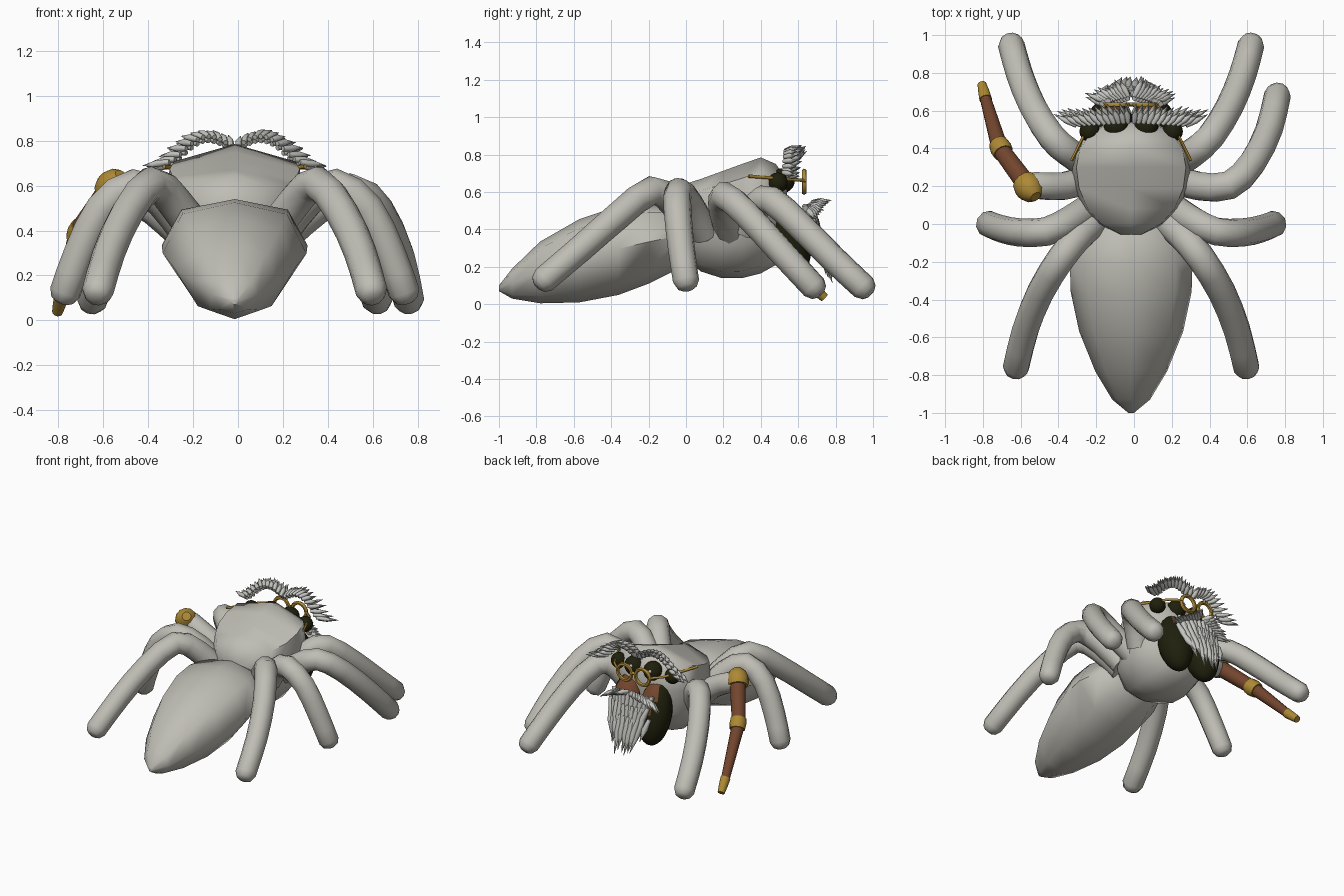
import bpy, bmesh, math, random
from mathutils import Vector, Matrix

if "Cube" in bpy.data.objects:
    bpy.data.objects.remove(bpy.data.objects["Cube"])

random.seed(4)
CX = -0.015  # body centre line


def material(name, col):
    m = bpy.data.materials.new(name)
    m.diffuse_color = (*col, 1)
    m.use_nodes = True
    m.node_tree.nodes["Principled BSDF"].inputs["Base Color"].default_value = m.diffuse_color
    return m


GREY = material("warm_grey", (0.52, 0.51, 0.46))
HAIR = material("pale_hair", (0.56, 0.56, 0.53))
DARK = material("dark_olive", (0.014, 0.014, 0.004))
BROWN = material("brown_wood", (0.17, 0.06, 0.027))
GOLD = material("gold", (0.42, 0.25, 0.035))


def finish(bm, name, *mats, angle=60):
    bmesh.ops.recalc_face_normals(bm, faces=bm.faces)
    me = bpy.data.meshes.new(name)
    bm.to_mesh(me)
    bm.free()
    ob = bpy.data.objects.new(name, me)
    bpy.context.collection.objects.link(ob)
    for m in mats:
        me.materials.append(m)
    bpy.ops.object.select_all(action='DESELECT')
    ob.select_set(True)
    bpy.context.view_layer.objects.active = ob
    bpy.ops.object.shade_smooth_by_angle(angle=math.radians(angle))
    return ob


def skin(bm, rings):
    """Bridge rings of points and cap both ends."""
    vs = [[bm.verts.new(p) for p in r] for r in rings]
    n = len(vs[0])
    for a, b in zip(vs, vs[1:]):
        for i in range(n):
            j = (i + 1) % n
            bm.faces.new((a[i], a[j], b[j], b[i]))
    bm.faces.new(vs[0][::-1])
    bm.faces.new(vs[-1])


def tube(bm, pts, radii, sides=10):
    """Sweep a circle along the points without twisting."""
    pts = [Vector(p) for p in pts]
    rings, u = [], None
    for i, p in enumerate(pts):
        t = (pts[min(i + 1, len(pts) - 1)] - pts[max(i - 1, 0)]).normalized()
        u = t.orthogonal() if u is None else u - t * u.dot(t)
        u.normalize()
        v = t.cross(u)
        rings.append([p + radii[i] * (u * math.cos(k * math.tau / sides) + v * math.sin(k * math.tau / sides))
                      for k in range(sides)])
    skin(bm, rings)


def smooth_path(pts, steps=2):
    """Catmull-Rom resampling."""
    p = [Vector(q) for q in pts]
    p = [2 * p[0] - p[1]] + p + [2 * p[-1] - p[-2]]
    out = []
    for a, b, c, d in zip(p, p[1:], p[2:], p[3:]):
        for s in range(steps):
            t = s / steps
            out.append(0.5 * (2 * b + (c - a) * t + (2 * a - 5 * b + 4 * c - d) * t * t
                              + (3 * b - a - 3 * c + d) * t ** 3))
    return out + [p[-2]]


def mirror(pts, s):
    return [(CX + s * x, y, z) for x, y, z in pts]


def body(name, rows, outline):
    """Rows: y, bottom, top, half width. Outline: right half as (width, height) factors."""
    ring = outline + [(-x, h) for x, h in outline[-2:0:-1]]
    bm = bmesh.new()
    skin(bm, [[(CX + x * w, y, b + h * (t - b)) for x, h in ring] for y, b, t, w in rows])
    return finish(bm, name, GREY)


# Abdomen and head-thorax
body("abdomen",
     [(-1.0, 0.07, 0.10, 0.015), (-0.93, 0.03, 0.19, 0.10), (-0.78, 0.005, 0.335, 0.19),
      (-0.57, 0.01, 0.455, 0.275), (-0.36, 0.05, 0.525, 0.32), (-0.2, 0.11, 0.54, 0.325),
      (-0.06, 0.18, 0.53, 0.27), (0.03, 0.28, 0.48, 0.14)],
     [(0, 0), (0.6, 0.12), (1, 0.52), (0.73, 0.89), (0, 1)])
body("thorax",
     [(-0.055, 0.33, 0.56, 0.06), (0.0, 0.24, 0.645, 0.17), (0.08, 0.175, 0.67, 0.25),
      (0.19, 0.14, 0.71, 0.30), (0.30, 0.14, 0.75, 0.315), (0.40, 0.165, 0.785, 0.295),
      (0.48, 0.21, 0.75, 0.23), (0.54, 0.33, 0.67, 0.12)],
     [(0, 0), (0.55, 0.06), (0.9, 0.3), (1, 0.6), (0.92, 0.875), (0, 1)])

# Legs
LEGS = {
    "front_leg": [(0.24, 0.32, 0.40), (0.33, 0.38, 0.53), (0.42, 0.46, 0.555), (0.52, 0.62, 0.41),
                  (0.59, 0.79, 0.24), (0.635, 0.95, 0.09)],
    "second_leg": [(0.22, 0.24, 0.38), (0.36, 0.20, 0.50), (0.52, 0.205, 0.58), (0.64, 0.32, 0.485),
                   (0.73, 0.50, 0.29), (0.775, 0.685, 0.09)],
    "third_leg": [(0.2, 0.10, 0.38), (0.32, 0.02, 0.53), (0.45, -0.04, 0.60), (0.59, -0.045, 0.50),
                  (0.69, -0.025, 0.30), (0.755, 0.0, 0.125)],
    "back_leg": [(0.16, 0.04, 0.38), (0.27, -0.06, 0.53), (0.37, -0.18, 0.61), (0.48, -0.36, 0.475),
                 (0.56, -0.56, 0.30), (0.61, -0.76, 0.13)]}
for name, pts in LEGS.items():
    for s, side in ((1, "right"), (-1, "left")):
        stump = name == "second_leg" and s < 0
        path = smooth_path(mirror(pts[:3] if stump else pts, s))
        end = (path[-1] - path[-2]).normalized()
        n = len(path)
        radii = [0.08 - 0.01 * i / n for i in range(n)] + [0.053, 0.027]
        path += [path[-1] + end * 0.037, path[-1] + end * 0.052]
        bm = bmesh.new()
        tube(bm, path, radii)
        finish(bm, f"{side}_{name}", GREY)

# Wooden replacement leg with metal fittings
knee, joint, foot, tip = (Vector(p) for p in
                          ((-0.555, 0.19, 0.60), (-0.71, 0.40, 0.39), (-0.785, 0.66, 0.11), (-0.805, 0.74, 0.035)))


def rod(name, a, b, radii, mat):
    bm = bmesh.new()
    n = len(radii) - 1
    tube(bm, [a.lerp(b, i / n) for i in range(n + 1)], radii, 12)
    finish(bm, name, mat, angle=40)


rod("peg_upper", knee, joint, [0.055, 0.047], BROWN)
rod("peg_lower", joint, foot, [0.045, 0.03], BROWN)
rod("peg_socket", knee.lerp(joint, -0.22), knee.lerp(joint, 0.16), [0.03, 0.058, 0.07, 0.075, 0.075, 0.068], GOLD)
rod("peg_ring", joint.lerp(knee, 0.12), joint.lerp(foot, 0.1), [0.054, 0.058, 0.052], GOLD)
rod("peg_tip", foot, tip, [0.034, 0.03, 0.024], GOLD)


def ellipsoid(name, loc, size, tilt, *mats):
    bm = bmesh.new()
    mtx = Matrix.Translation(loc) @ Matrix.Rotation(tilt, 4, 'X') @ Matrix.Diagonal((*size, 1))
    bmesh.ops.create_uvsphere(bm, u_segments=20, v_segments=14, radius=1, matrix=mtx)
    return finish(bm, name, *mats)


def tuft(bm, s, base, way, r):
    """One tapered lock of hair, slightly irregular."""
    way = way * random.uniform(0.88, 1.1)
    tube(bm, mirror([base, base + way * 0.45, base + way], s), [r * 0.7, r, 0.001], 6)


for s, side in ((1, "right"), (-1, "left")):
    # Eyes with a small glint
    ellipsoid(f"{side}_inner_eye", (CX + s * 0.078, 0.515, 0.66), (0.066,) * 3, 0, DARK)
    ellipsoid(f"{side}_outer_eye", (CX + s * 0.22, 0.49, 0.65), (0.054,) * 3, 0, DARK)
    ellipsoid(f"{side}_glint", (CX + s * 0.078 - 0.015, 0.573, 0.68), (0.012,) * 3, 0, HAIR)

    # Jaws: brown cap on the upper front, dark elsewhere
    jaw = ellipsoid(f"{side}_jaw", (CX + s * 0.112, 0.545, 0.37), (0.118, 0.115, 0.225), 0.25, DARK, BROWN)
    cap = Vector((-0.25 * s, 0.6, 0.76)).normalized()
    for f in jaw.data.polygons:
        if f.center.z > 0.42 and f.normal.dot(cap) > 0.69:
            f.material_index = 1

    # Spectacles
    bm = bmesh.new()
    ring = [(0.073 + 0.057 * math.cos(a * math.tau / 20), 0.632, 0.655 + 0.057 * math.sin(a * math.tau / 20))
            for a in range(21)]
    tube(bm, mirror(ring, s), [0.013] * 21, 6)
    tube(bm, mirror([(0.13, 0.632, 0.662), (0.2, 0.57, 0.667), (0.315, 0.335, 0.685)], s), [0.009] * 3, 6)
    if s > 0:
        tube(bm, mirror([(-0.025, 0.632, 0.665), (0.025, 0.632, 0.665)], 1), [0.011] * 2, 6)
    finish(bm, f"{side}_spectacle_frame", GOLD)

    # Brow: overlapping tufts fanning along an arch
    bm = bmesh.new()
    for i in range(12):
        t = i / 11
        x = 0.015 + 0.275 * t
        z = 0.775 + 0.055 * math.sin(math.pi * min(1, t * 1.15)) - 0.07 * t * t
        for k in range(2):
            base = Vector((x, 0.535 - 0.015 * t + 0.025 * k, z - 0.02 * k))
            way = Vector((0.012 + 0.1 * t, 0.088 - 0.03 * t, 0.05 - 0.065 * t + 0.015 * k))
            tuft(bm, s, base, way, 0.017)
    finish(bm, f"{side}_brow", HAIR)

    # Moustache: tufts sweeping outwards
    bm = bmesh.new()
    for i in range(9):
        t = i / 8
        for k in range(2):
            base = Vector((0.015 + 0.11 * t, 0.675 - 0.03 * t - 0.02 * k, 0.545 - 0.03 * t - 0.02 * k))
            way = Vector((0.05 + 0.06 * t, 0.095 - 0.05 * t, 0.01 - 0.07 * t + 0.02 * k))
            tuft(bm, s, base, way, 0.018)
    finish(bm, f"{side}_moustache", HAIR)

# Beard: rows of long tapered locks converging to a point
bm = bmesh.new()
for row in range(3):
    for i in range(10):
        u = (i - 4.5 + 0.5 * (row % 2)) / 5
        base = Vector((0.175 * u, 0.675 - 0.05 * u * u + 0.02 * row, 0.53 - 0.075 * row))
        drop = (0.35 - 0.2 * abs(u)) * random.uniform(0.8, 1.1)
        way = Vector((random.uniform(-0.02, 0.02) - 0.06 * u, 0.05 + 0.01 * row, -drop))
        way.z = max(way.z, 0.12 - base.z)
        tuft(bm, 1, base, way, 0.022)
finish(bm, "beard", HAIR)
